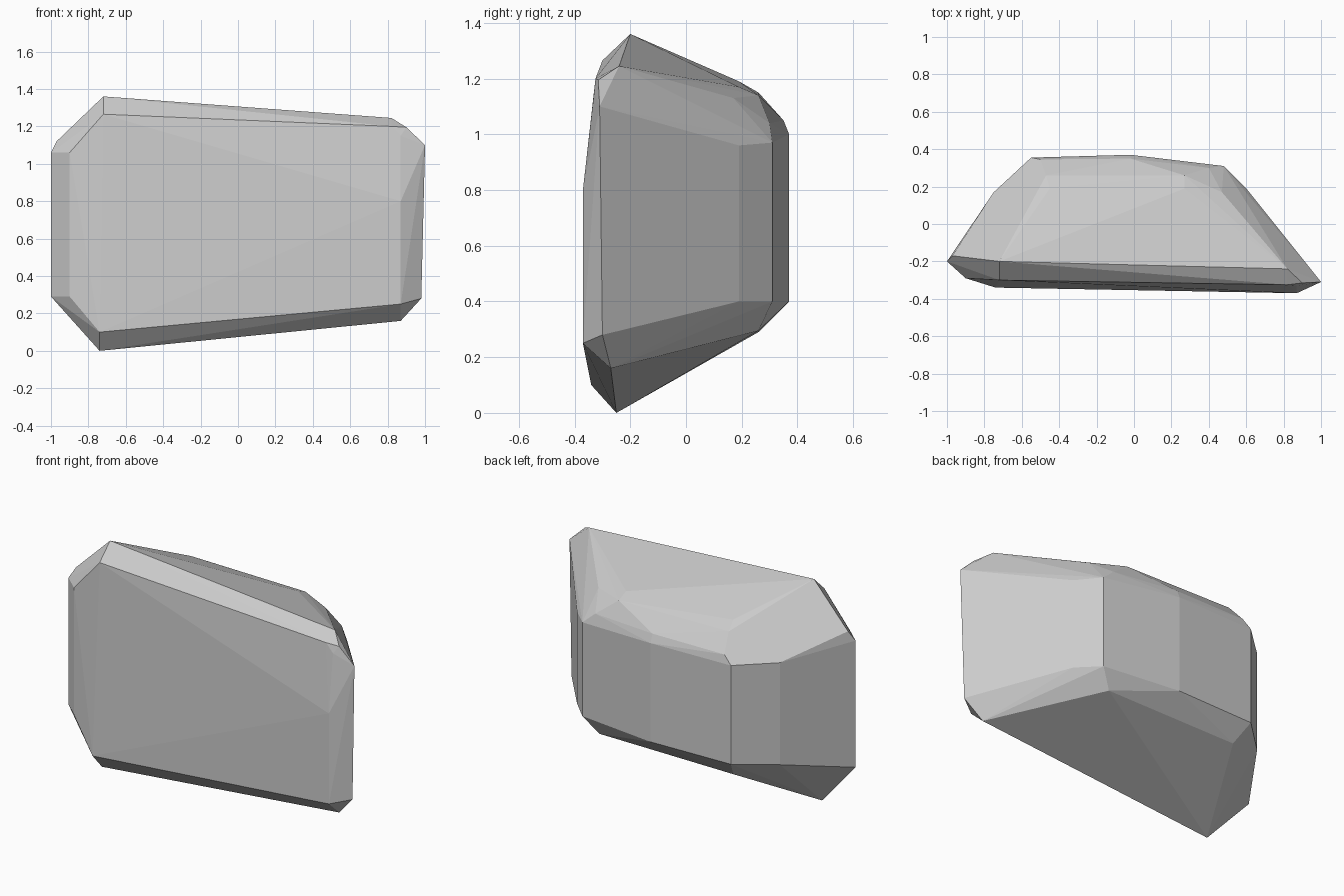
import bpy, bmesh

# widest outline of the slab: (x, y, z)
rim = [(-1, -.2, .29), (-1, -.2, 1.06), (-.97, -.17, 1.12), (-.72, -.2, 1.36),
       (.82, -.24, 1.245), (.9, -.315, 1.195), (1, -.31, 1.1), (.98, -.3, .28),
       (.87, -.27, .16), (-.74, -.25, 0)]

# broad front face outline
front = [(-.9, -.29, .29), (-.9, -.29, 1.06), (-.72, -.3, 1.265), (.82, -.325, 1.2),
         (.87, -.33, 1.15), (.87, -.37, .8), (.87, -.37, .25), (-.74, -.34, .1)]

# small back face: columns of (x, y, bottom z, top z)
back = []
for x, y, z0, z1 in [(-.55, .355, .4, 1.0), (-.02, .37, .4, 1.0), (.48, .31, .4, .97),
                     (.5, .29, .4, .96), (.6, .19, .4, .96), (-.75, .17, .38, 1.0)]:
    back += [(x, y, z0), (x, y, z1)]

# worn bevels between the back face and the top / bottom slopes
bevel = [(-.5, .345, 1.05), (-.02, .35, 1.05), (.4, .3, 1.04),
         (-.47, .26, 1.15), (.27, .26, 1.14), (-.45, .19, 1.19), (.27, .19, 1.17),
         (.47, .17, 1.13), (-.5, .26, .29), (.4, .26, .295)]

# rock hull
bm = bmesh.new()
for p in rim + front + back + bevel:
    bm.verts.new(p)
hull = bmesh.ops.convex_hull(bm, input=bm.verts[:])
loose = [v for v in bm.verts if not v.link_faces]
bmesh.ops.delete(bm, geom=loose, context='VERTS')
bmesh.ops.dissolve_limit(bm, angle_limit=.02, verts=bm.verts[:], edges=bm.edges[:])
bmesh.ops.recalc_face_normals(bm, faces=bm.faces[:])
mesh = bpy.data.meshes.new("rock")
bm.to_mesh(mesh)
bm.free()
rock = bpy.data.objects.new("rock", mesh)
bpy.context.collection.objects.link(rock)
